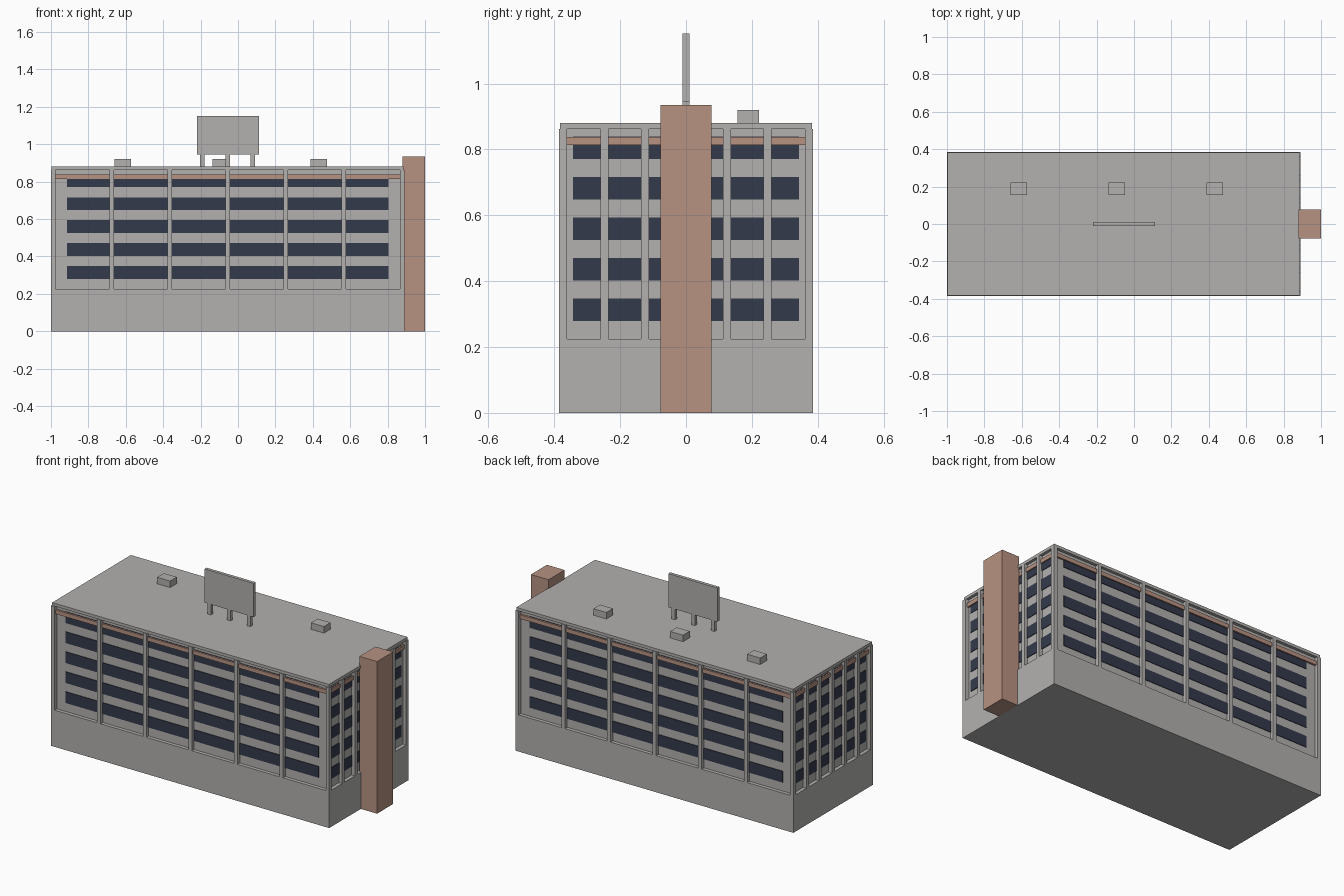
import bpy
import bmesh
from mathutils import Vector

if "Cube" in bpy.data.objects:
    bpy.data.objects.remove(bpy.data.objects["Cube"], do_unlink=True)


def material(name, rgb):
    mat = bpy.data.materials.new(name)
    mat.use_nodes = True
    mat.diffuse_color = (*rgb, 1)
    mat.node_tree.nodes["Principled BSDF"].inputs["Base Color"].default_value = (*rgb, 1)
    return mat


CONCRETE = material("concrete grey", (0.45, 0.44, 0.43))
CLAY = material("clay", (0.475, 0.287, 0.223))
GLASS = material("dark glass", (0.034, 0.042, 0.072))


def boxes(name, mat, ranges):
    """One object from boxes given as (x range, y range, z range)."""
    bm = bmesh.new()
    for spans in ranges:
        low, high = (Vector(s) for s in zip(*spans))
        verts = bmesh.ops.create_cube(bm, size=1)["verts"]
        for v in verts:
            v.co = (low + high) / 2 + v.co * (high - low)
    mesh = bpy.data.meshes.new(name)
    bm.to_mesh(mesh)
    bm.free()
    mesh.materials.append(mat)
    obj = bpy.data.objects.new(name, mesh)
    bpy.context.collection.objects.link(obj)
    return obj


CX, HX, HY = -0.055, 0.945, 0.386     # footprint centre and half sizes
INSET = 0.022                         # depth of the recessed walls
PIER = 0.012                          # half width of a pier
BASE, EAVE, ROOF = 0.225, 0.862, 0.88


def ring(grow, z):
    """Spans of a block around the footprint, grown by an amount."""
    return ((CX - HX - grow, CX + HX + grow), (-HY - grow, HY + grow), z)


# Main masses
boxes("base", CONCRETE, [ring(0, (0, BASE))])
boxes("recessed_walls", CONCRETE, [ring(-INSET, (BASE, EAVE))])
boxes("roof_slab", CONCRETE, [ring(-0.004, (EAVE, ROOF))])
boxes("trim_band", CLAY, [ring(-INSET + 0.012, (0.813, 0.838))])

# Piers on the four sides and at the corners
piers = []
height = (BASE, EAVE)
for i in range(-2, 3):
    x, y = CX + i * 0.31, i * 0.124
    for s in (-1, 1):
        piers.append(((x - PIER, x + PIER), sorted((s * (HY - INSET), s * HY)), height))
        piers.append((sorted((CX + s * (HX - INSET), CX + s * HX)), (y - PIER, y + PIER), height))
for sx in (-1, 1):
    for sy in (-1, 1):
        piers.append((sorted((CX + sx * (HX - 0.023), CX + sx * HX)),
                      sorted((sy * (HY - 0.025), sy * HY)), height))
boxes("piers", CONCRETE, piers)

# Window strips, five floors on each side
strips = []
for floor in range(5):
    z = (0.279 + floor * 0.1228, 0.348 + floor * 0.1228)
    for s in (-1, 1):
        wall_y, wall_x = HY - INSET, HX - INSET
        strips.append(((CX - 0.86, CX + 0.86), sorted((s * wall_y, s * (wall_y + 0.004))), z))
        strips.append((sorted((CX + s * wall_x, CX + s * (wall_x + 0.004))), (-0.343, 0.343), z))
boxes("window_strips", GLASS, strips)

# Stair tower at the right end
boxes("stair_tower", CLAY, [((0.88, 1.0), (-0.078, 0.078), (0, 0.935))])

# Rooftop sign board on legs
boxes("sign_board", CONCRETE, [((-0.22, 0.113), (-0.01, 0.01), (0.945, 1.152))])
boxes("sign_legs", CONCRETE,
      [((x - PIER, x + PIER), (-0.01, 0.01), (ROOF, 0.95)) for x in (-0.19, -0.055, 0.079)])

# Rooftop vents
boxes("roof_vents", CONCRETE,
      [((x - 0.044, x + 0.044), (0.156, 0.221), (ROOF, 0.92)) for x in (-0.615, -0.091, 0.431)])
